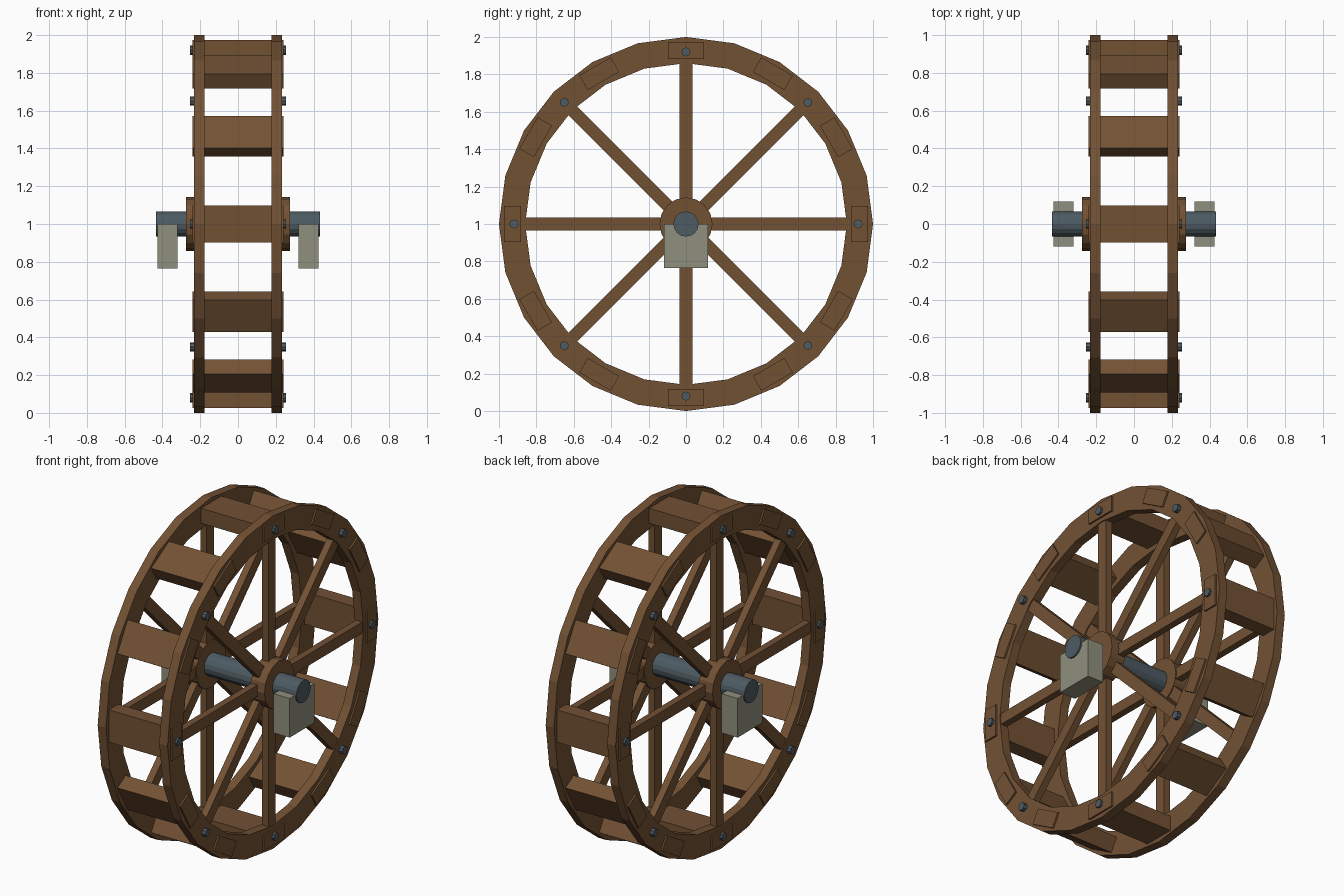
import bpy, bmesh
from math import pi, sin, cos
from mathutils import Matrix, Vector

if "Cube" in bpy.data.objects:
    bpy.data.objects.remove(bpy.data.objects["Cube"])

HUB_Z = 1.0


def material(name, rgb):
    m = bpy.data.materials.new(name)
    m.diffuse_color = (*rgb, 1)
    m.use_nodes = True
    m.node_tree.nodes["Principled BSDF"].inputs["Base Color"].default_value = m.diffuse_color
    return m


WOOD = material("wood", (0.17, 0.083, 0.034))
IRON = material("iron", (0.075, 0.105, 0.125))
STONE = material("stone", (0.28, 0.28, 0.21))


def finish(name, bm, mat):
    bmesh.ops.recalc_face_normals(bm, faces=bm.faces)
    me = bpy.data.meshes.new(name)
    bm.to_mesh(me)
    bm.free()
    me.materials.append(mat)
    ob = bpy.data.objects.new(name, me)
    bpy.context.collection.objects.link(ob)
    return ob


def box(name, size, centre, mat, angle=0.0):
    """Box placed relative to the wheel centre, then turned about the axle."""
    bm = bmesh.new()
    bmesh.ops.create_cube(bm, size=1, matrix=Matrix.Translation((0, 0, HUB_Z))
                          @ Matrix.Rotation(-angle, 4, 'X')
                          @ Matrix.Translation(centre) @ Matrix.Diagonal((*size, 1)))
    return finish(name, bm, mat)


def rod(name, radius, x0, x1, sides, mat, y=0.0, z=HUB_Z):
    """Cylinder along x."""
    bm = bmesh.new()
    bmesh.ops.create_cone(bm, cap_ends=True, segments=sides, radius1=radius,
                          radius2=radius, depth=abs(x1 - x0),
                          matrix=Matrix.Translation(((x0 + x1) / 2, y, z))
                          @ Matrix.Rotation(pi / 2, 4, 'Y'))
    return finish(name, bm, mat)


def ring(name, r_in, r_out, x0, x1, sides, mat):
    """Faceted ring around the axle with a rectangular section."""
    bm = bmesh.new()
    section = [(r_in, x0), (r_out, x0), (r_out, x1), (r_in, x1)]
    loops = [[bm.verts.new((x, r * sin(2 * pi * i / sides), HUB_Z + r * cos(2 * pi * i / sides)))
              for r, x in section] for i in range(sides)]
    for i in range(sides):
        a, b = loops[i], loops[(i + 1) % sides]
        for j in range(4):
            k = (j + 1) % 4
            bm.faces.new((a[j], a[k], b[k], b[j]))
    return finish(name, bm, mat)


# Axle through both hubs
rod("axle", 0.067, -0.435, 0.435, 16, IRON)

# Paddles, running through both rims
for i in range(12):
    box(f"paddle_{i + 1}", (0.484, 0.194, 0.09), (0, 0, 0.928), WOOD, i * pi / 6)

for side, s in (("left", -1), ("right", 1)):
    # Rim and hub
    ring(f"{side}_rim", 0.86, 1.0, s * 0.177, s * 0.232, 24, WOOD)
    rod(f"{side}_hub", 0.142, s * 0.178, s * 0.275, 16, WOOD)
    # Spokes with a bolt at each rim end
    for i in range(8):
        a = i * pi / 4
        box(f"{side}_spoke_{i + 1}", (0.042, 0.068, 0.82), (s * 0.205, 0, 0.48), WOOD, a)
        rod(f"{side}_bolt_{i + 1}", 0.024, s * 0.2, s * 0.255, 8, IRON,
            0.92 * sin(a), HUB_Z + 0.92 * cos(a))
    # Bearing block under the axle end
    box(f"{side}_bearing_block", (0.106, 0.236, 0.235), (s * 0.373, 0, -0.1175), STONE)
